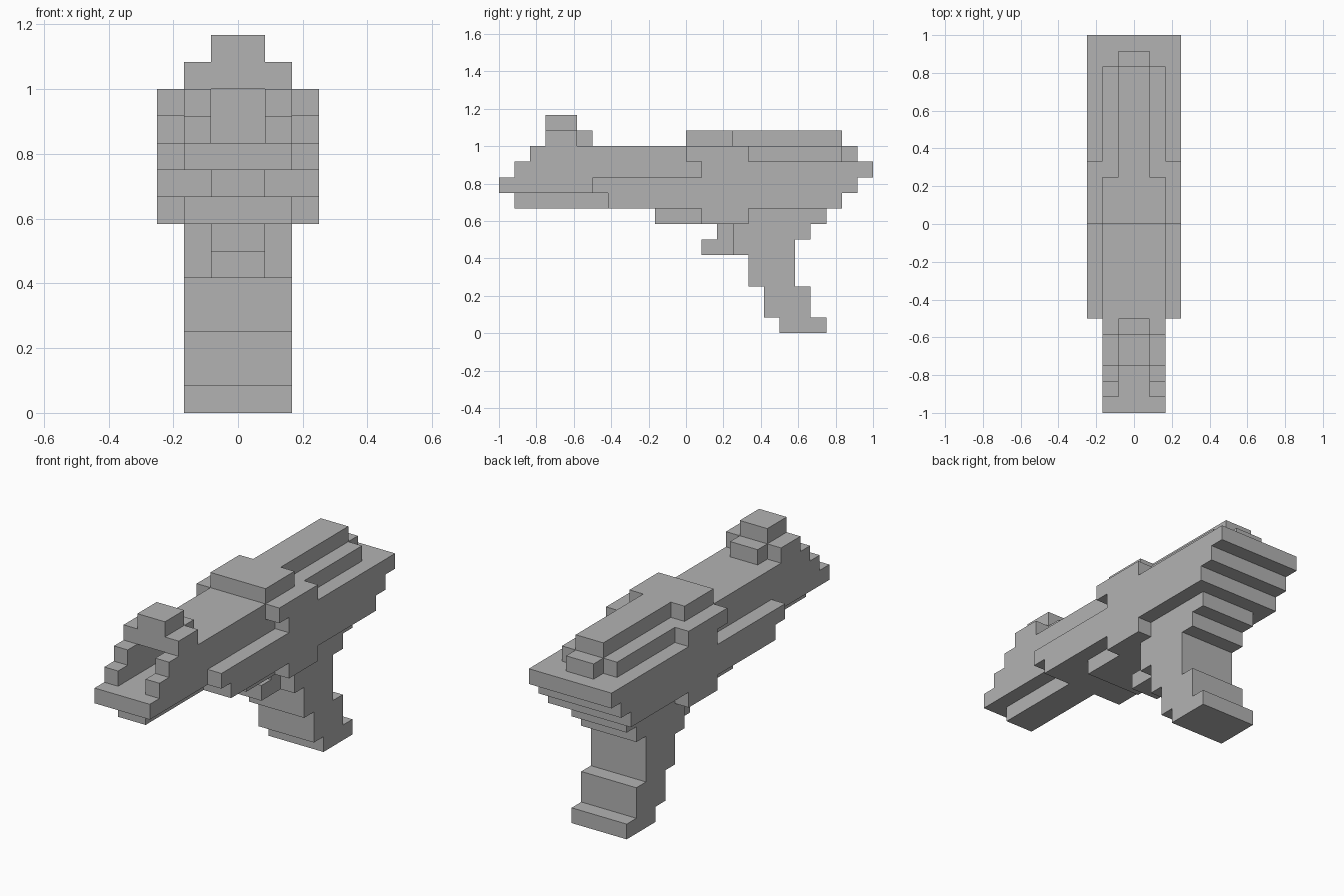
import bpy
import bmesh
from mathutils import Vector

UNIT = 1 / 12  # edge length of one building block

default_cube = bpy.data.objects.get("Cube")
if default_cube:
    bpy.data.objects.remove(default_cube, do_unlink=True)

grey = bpy.data.materials.new("plain_grey")
colour = (0.45, 0.45, 0.45, 1)
grey.diffuse_color = colour
grey.use_nodes = True
for node in grey.node_tree.nodes:
    if node.type == 'BSDF_PRINCIPLED':
        node.inputs["Base Color"].default_value = colour


def cells(slabs):
    """Block cells filled by slabs of (half width, y range, z range)."""
    return {(x, y, z)
            for half, (back, front), (low, high) in slabs
            for x in range(-half, half)
            for y in range(back, front)
            for z in range(low, high)}


def build(name, slabs, hollows=()):
    """Skin the outside of the filled cells and merge its flat areas."""
    filled = cells(slabs) - cells(hollows)
    bm = bmesh.new()
    corners = {}

    def corner(point):
        key = tuple(round(c * 2) for c in point)
        if key not in corners:
            corners[key] = bm.verts.new(point * UNIT)
        return corners[key]

    for cell in filled:
        centre = Vector(cell) + Vector((0.5, 0.5, 0.5))
        for axis in range(3):
            for sign in (-1, 1):
                neighbour = list(cell)
                neighbour[axis] += sign
                if tuple(neighbour) in filled:
                    continue
                normal, u, v = Vector(), Vector(), Vector()
                normal[axis] = sign / 2
                u[(axis + 1) % 3] = 0.5
                v[(axis + 2) % 3] = sign / 2
                ring = (-u - v, u - v, u + v, v - u)
                bm.faces.new([corner(centre + normal + r) for r in ring])
    bmesh.ops.dissolve_limit(bm, angle_limit=0.01,
                             verts=bm.verts[:], edges=bm.edges[:])
    mesh = bpy.data.meshes.new(name)
    bm.to_mesh(mesh)
    bm.free()
    mesh.materials.append(grey)
    obj = bpy.data.objects.new(name, mesh)
    bpy.context.collection.objects.link(obj)


# Main body, layer by layer, with an open channel at the muzzle
build("body", [
    (2, (-2, 9), (7, 8)), (3, (1, 4), (7, 8)),
    (1, (-11, -5), (8, 9)), (3, (-5, 10), (8, 9)),
    (2, (-12, -6), (9, 10)), (3, (-6, 11), (9, 10)),
    (2, (-11, 1), (10, 11)), (3, (1, 12), (10, 11)),
    (2, (-10, 10), (11, 12)), (3, (0, 4), (11, 12)),
    (1, (10, 11), (11, 12)),
], hollows=[(1, (-12, -6), (10, 12))])

# Raised rib along the top
build("top_rib", [(2, (0, 3), (12, 13)), (1, (3, 10), (12, 13))])

# Front sight bridging the muzzle channel
build("front_sight", [
    (2, (-9, -7), (12, 13)), (1, (-7, -6), (12, 13)),
    (1, (-9, -7), (13, 14)),
])

# Stepped grip
build("grip", [
    (2, (6, 9), (0, 1)), (2, (5, 8), (1, 3)), (2, (4, 7), (3, 5)),
    (2, (3, 7), (5, 6)), (2, (3, 8), (6, 7)),
])

# Trigger
build("trigger", [(1, (1, 3), (5, 6)), (1, (2, 3), (6, 7))])
